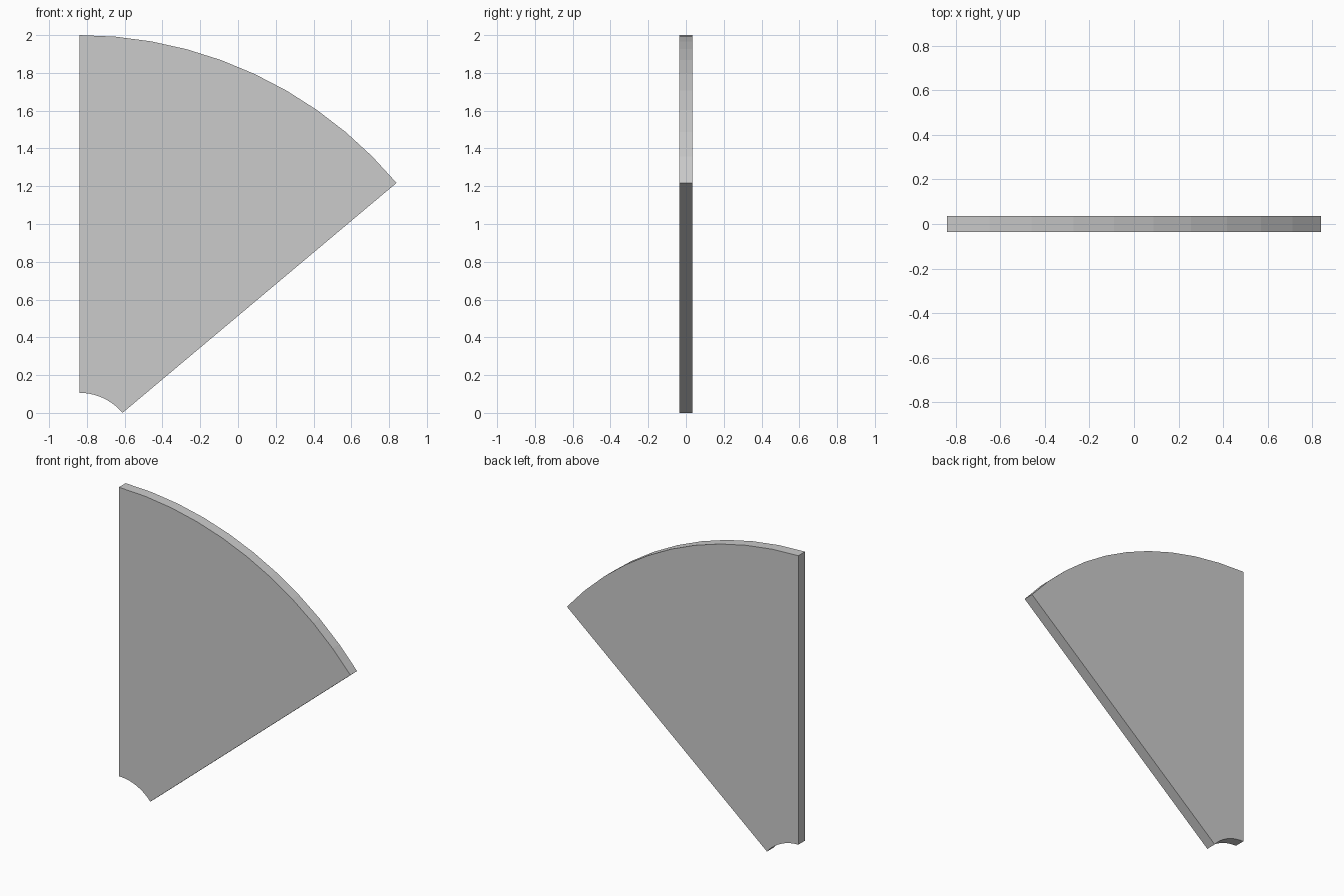
import bpy, bmesh
from math import sin, cos, radians

if "Cube" in bpy.data.objects:
    bpy.data.objects.remove(bpy.data.objects["Cube"])

SWEEP, STEPS = radians(50), 10
R_IN = 0.297
ZC = -R_IN * cos(SWEEP)          # arc centre height, so the lowest corner sits on z = 0
R_OUT = 2 - ZC
XC = -R_OUT * sin(SWEEP) / 2
HALF_THICK = 0.035

bm = bmesh.new()


def arc_point(radius, i):
    a = SWEEP * i / STEPS
    return bm.verts.new((XC + radius * sin(a), -HALF_THICK, ZC + radius * cos(a)))


# Front face: strip of quads between inner and outer arcs
inner = [arc_point(R_IN, i) for i in range(STEPS + 1)]
outer = [arc_point(R_OUT, i) for i in range(STEPS + 1)]
faces = [bm.faces.new((inner[i], outer[i], outer[i + 1], inner[i + 1]))
         for i in range(STEPS)]

# Thickness
res = bmesh.ops.extrude_face_region(bm, geom=faces, use_keep_orig=True)
moved = [g for g in res["geom"] if isinstance(g, bmesh.types.BMVert)]
bmesh.ops.translate(bm, verts=moved, vec=(0, 2 * HALF_THICK, 0))
bmesh.ops.recalc_face_normals(bm, faces=bm.faces)

mesh = bpy.data.meshes.new("sector_panel")
bm.to_mesh(mesh)
bm.free()
bpy.context.collection.objects.link(bpy.data.objects.new("sector_panel", mesh))
